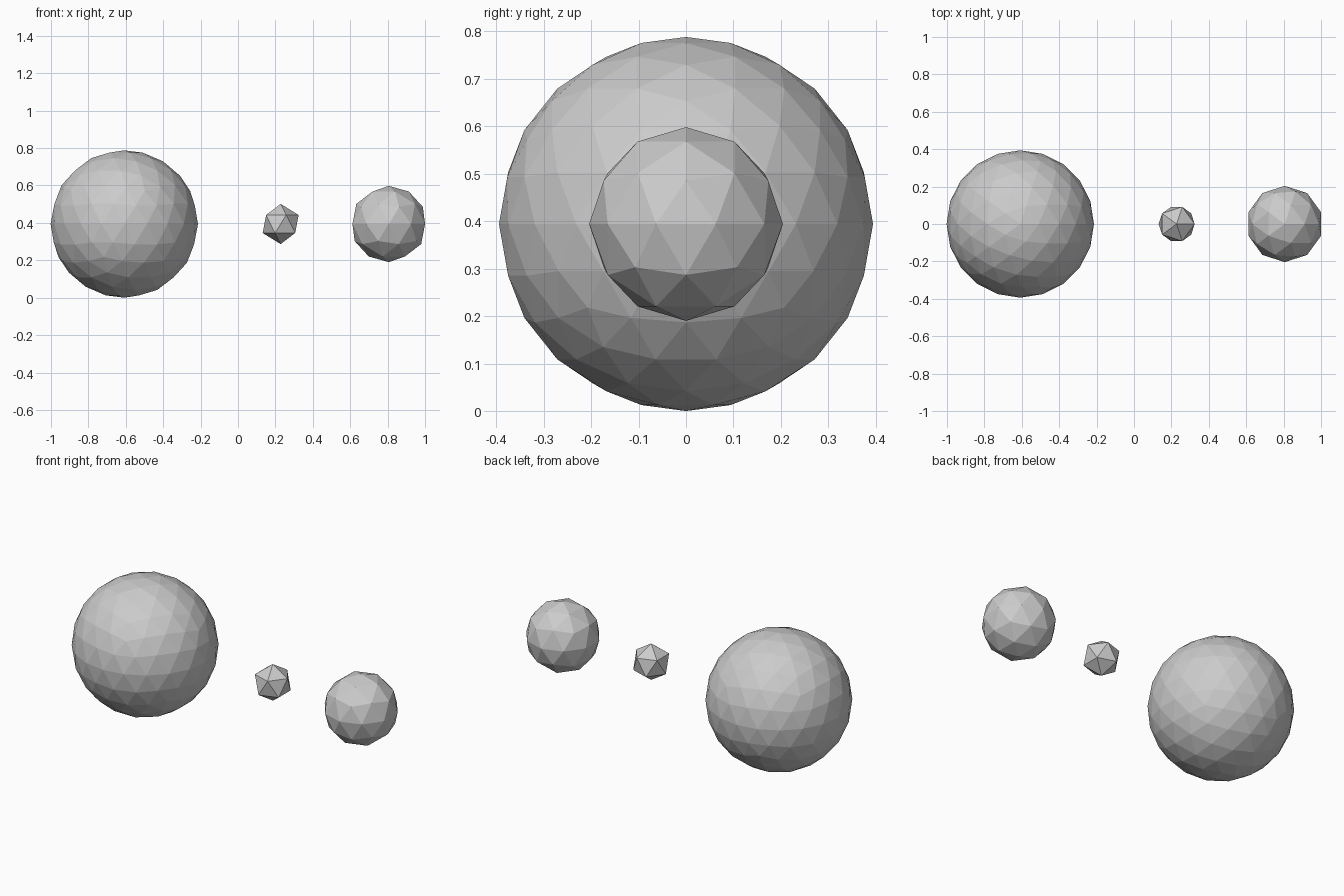
import bpy

if "Cube" in bpy.data.objects:
    bpy.data.objects.remove(bpy.data.objects["Cube"])

# Row of faceted icospheres sharing one centre height: name, x, radius, subdivisions
CENTRE_Z = 0.394
SPHERES = [
    ("large_sphere", -0.608, 0.394, 3),
    ("small_sphere", 0.228, 0.1075, 1),
    ("medium_sphere", 0.806, 0.204, 2),
]


def add_sphere(name, x, radius, subdivisions):
    bpy.ops.mesh.primitive_ico_sphere_add(
        subdivisions=subdivisions, radius=radius, location=(x, 0, CENTRE_Z))
    obj = bpy.context.object
    obj.name = name
    bpy.ops.object.shade_flat()


for spec in SPHERES:
    add_sphere(*spec)
